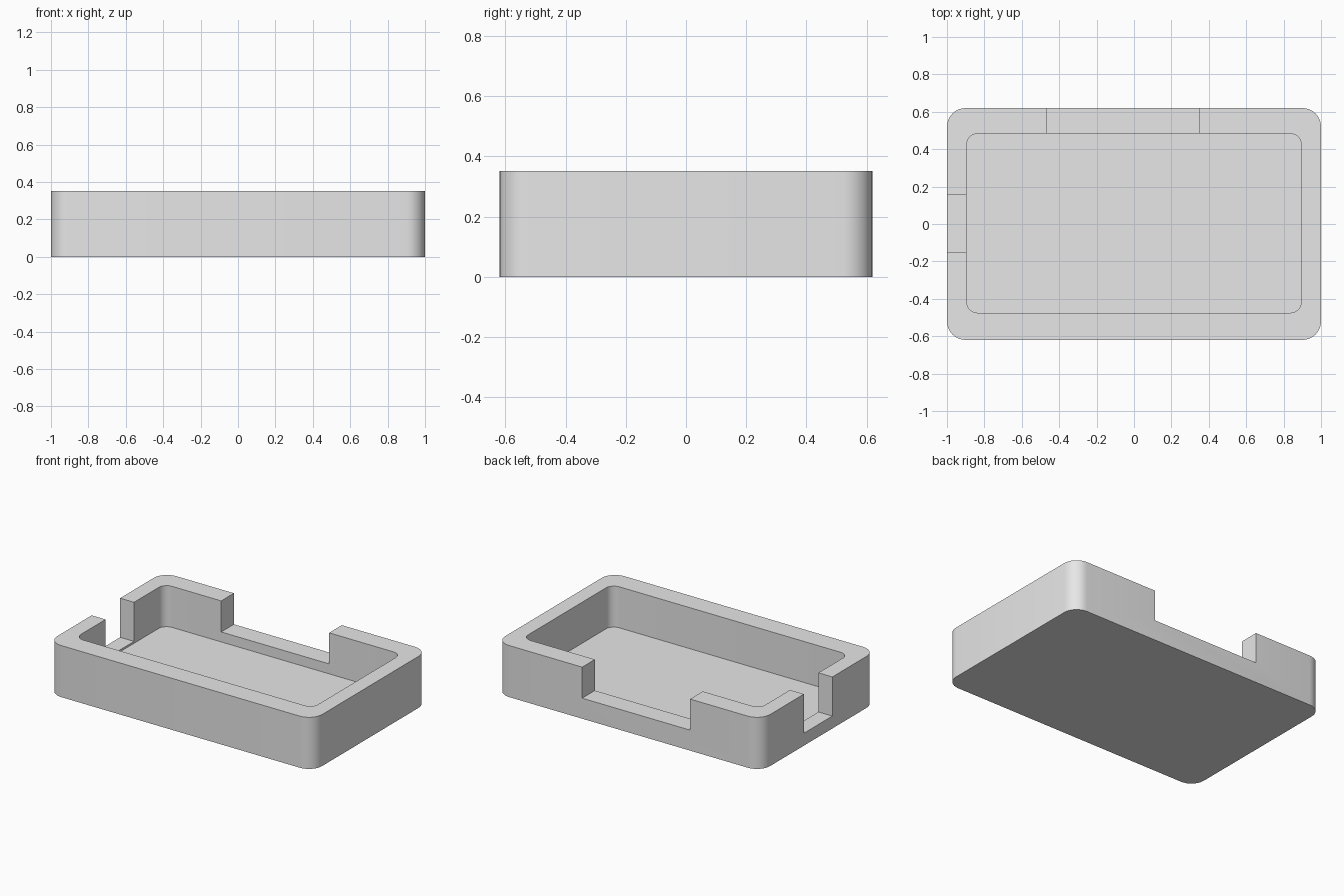
import bpy
import bmesh
import math

cube = bpy.data.objects.get("Cube")
if cube:
    bpy.data.objects.remove(cube, do_unlink=True)

# Overall sizes
HALF_X, HALF_Y, HEIGHT = 1.0, 0.62, 0.352
FLOOR = 0.072
BACK_SILL, SIDE_SILL = 0.14, 0.085
OVER = 0.6  # cutters rise well above the rim

grey = bpy.data.materials.new("light_grey")
grey.use_nodes = True
grey.diffuse_color = (0.8, 0.8, 0.8, 1)
grey.node_tree.nodes["Principled BSDF"].inputs["Base Color"].default_value = (0.8, 0.8, 0.8, 1)


def rounded_box(name, x0, x1, y0, y1, z0, z1, radius=0.0, steps=8):
    """Extruded rectangle, with rounded vertical corners if radius is set."""
    corners = [(x1, y1, -1, -1), (x0, y1, 1, -1), (x0, y0, 1, 1), (x1, y0, -1, 1)]
    bm = bmesh.new()
    ring = []
    for quarter, (x, y, sx, sy) in enumerate(corners):
        count = steps if radius else 0
        for i in range(count + 1):
            a = math.pi / 2 * (quarter + i / max(count, 1))
            ring.append(bm.verts.new((x + radius * (sx + math.cos(a)),
                                      y + radius * (sy + math.sin(a)), z0))
                        if radius else bm.verts.new((x, y, z0)))
    base = bm.faces.new(ring)
    top = bmesh.ops.extrude_face_region(bm, geom=[base])["geom"]
    bmesh.ops.translate(bm, vec=(0, 0, z1 - z0),
                        verts=[v for v in top if isinstance(v, bmesh.types.BMVert)])
    bmesh.ops.recalc_face_normals(bm, faces=bm.faces)
    mesh = bpy.data.meshes.new(name)
    bm.to_mesh(mesh)
    bm.free()
    mesh.materials.append(grey)
    obj = bpy.data.objects.new(name, mesh)
    bpy.context.collection.objects.link(obj)
    return obj


# Solid tray body with rounded corners
tray = rounded_box("open_tray", -HALF_X, HALF_X, -HALF_Y, HALF_Y, 0, HEIGHT, 0.1)

# Inner pocket, wide back opening and narrow side opening
cutters = [
    rounded_box("pocket_cutter", -0.895, 0.895, -0.475, 0.483, FLOOR, OVER, 0.06),
    rounded_box("back_opening_cutter", -0.465, 0.35, 0.4, 0.8, BACK_SILL, OVER),
    rounded_box("side_opening_cutter", -1.2, -0.8, -0.15, 0.157, SIDE_SILL, OVER),
]

bpy.ops.object.select_all(action='DESELECT')
tray.select_set(True)
bpy.context.view_layer.objects.active = tray
for cutter in cutters:
    cutter.hide_render = True
    cut = tray.modifiers.new(cutter.name, 'BOOLEAN')
    cut.operation = 'DIFFERENCE'
    cut.solver = 'EXACT'
    cut.object = cutter
    bpy.ops.object.modifier_apply(modifier=cut.name)
    bpy.data.objects.remove(cutter, do_unlink=True)

# Smooth corners, crisp rims
bpy.ops.object.shade_smooth_by_angle(angle=math.radians(30))
